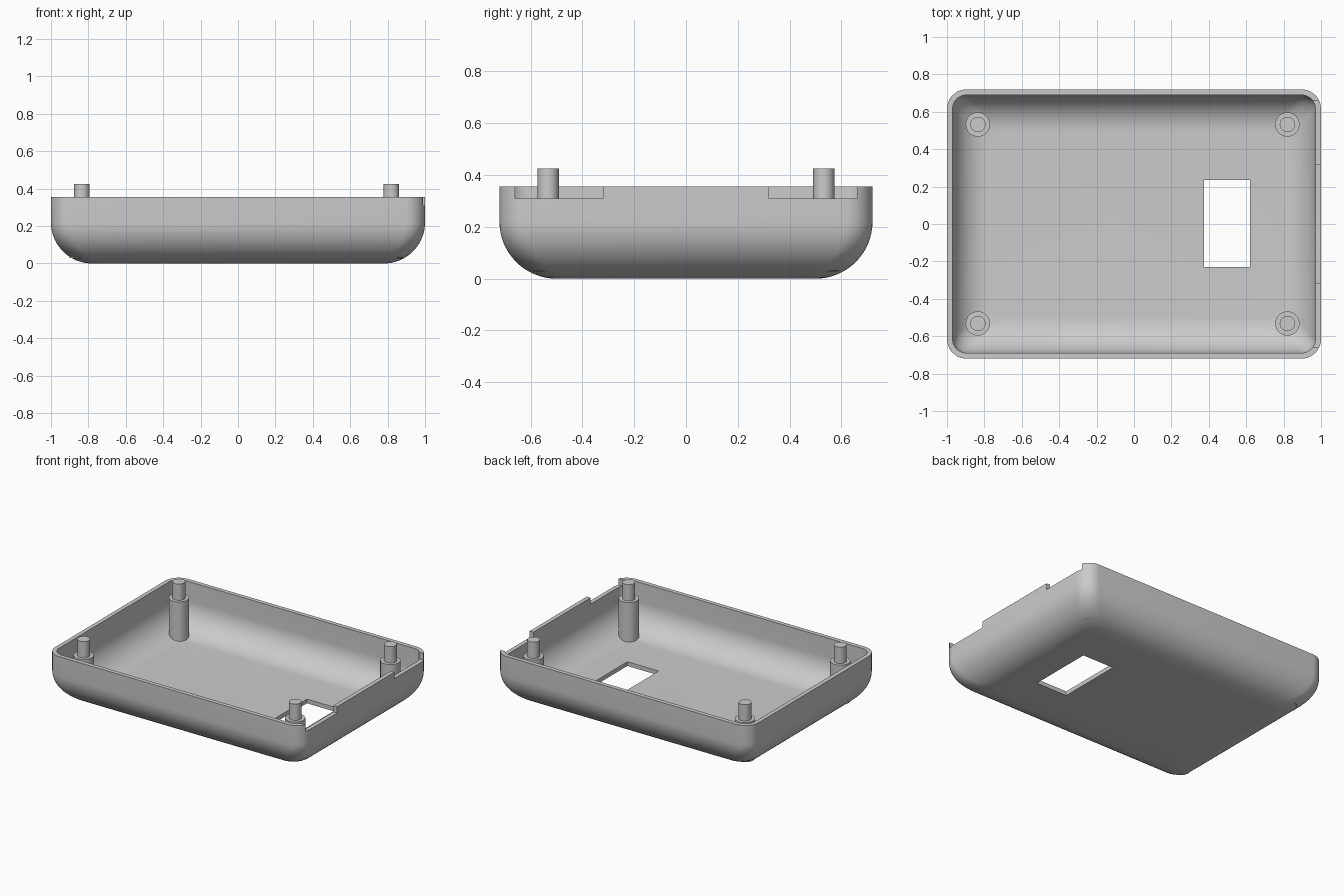
import bpy
import bmesh
from math import sin, cos, pi

if "Cube" in bpy.data.objects:
    bpy.data.objects.remove(bpy.data.objects["Cube"], do_unlink=True)

HALF_X, HALF_Y, HEIGHT = 1.0, 0.72, 0.355
WALL, CORNER, FILLET = 0.03, 0.105, 0.22

grey = bpy.data.materials.new("plain grey")
grey.use_nodes = True
grey.diffuse_color = (0.6, 0.6, 0.6, 1)
grey.node_tree.nodes["Principled BSDF"].inputs["Base Color"].default_value = (0.6, 0.6, 0.6, 1)


def finish(bm, name):
    bmesh.ops.recalc_face_normals(bm, faces=bm.faces)
    mesh = bpy.data.meshes.new(name)
    bm.to_mesh(mesh)
    bm.free()
    mesh.materials.append(grey)
    obj = bpy.data.objects.new(name, mesh)
    bpy.context.collection.objects.link(obj)
    return obj


def activate(obj):
    bpy.ops.object.select_all(action="DESELECT")
    obj.select_set(True)
    bpy.context.view_layer.objects.active = obj


def smooth(obj):
    activate(obj)
    bpy.ops.object.shade_smooth_by_angle(angle=pi / 6)


def rounded_ring(bm, inset, z, radius, steps=10):
    """Rounded rectangle of vertices, inset from the outer wall."""
    cx, cy = HALF_X - inset - radius, HALF_Y - inset - radius
    ring = []
    for quarter, (sx, sy) in enumerate([(1, 1), (-1, 1), (-1, -1), (1, -1)]):
        for i in range(steps + 1):
            a = (quarter + i / steps) * pi / 2
            ring.append(bm.verts.new((sx * cx + radius * cos(a), sy * cy + radius * sin(a), z)))
    return ring


def bowl_profile(inset, floor, fillet, steps=16):
    """Inset and height pairs from the floor up to the rim."""
    angles = [i / steps * pi / 2 for i in range(steps + 1)]
    curve = [(inset + fillet * (1 - sin(a)), floor + fillet * (1 - cos(a))) for a in angles]
    return curve + [(inset, HEIGHT)]


def box(name, low, high):
    bm = bmesh.new()
    bmesh.ops.create_cube(bm, size=1)
    for v in bm.verts:
        v.co = [l + (c + 0.5) * (h - l) for c, l, h in zip(v.co, low, high)]
    return finish(bm, name)


# Tray shell: outer skin going up, inner skin going down
bm = bmesh.new()
outer = [rounded_ring(bm, d, z, CORNER) for d, z in bowl_profile(0, 0, FILLET)]
inner = [rounded_ring(bm, d, z, CORNER - WALL)
         for d, z in bowl_profile(WALL, WALL, FILLET - WALL)]
rings = outer + inner[::-1]
for low, high in zip(rings, rings[1:]):
    for i in range(len(low)):
        j = (i + 1) % len(low)
        bm.faces.new((low[i], low[j], high[j], high[i]))
bm.faces.new(rings[0])
bm.faces.new(rings[-1])
tray = finish(bm, "tray_shell")

# Floor window and two rim notches on the +x wall
cutters = [box("window_cutter", (0.375, -0.23, -0.1), (0.62, 0.235, 0.1))]
for side, (y0, y1) in {"front": (-0.66, -0.32), "back": (0.32, 0.66)}.items():
    cutters.append(box(side + "_notch_cutter", (0.93, y0, 0.31), (1.1, y1, 0.5)))
activate(tray)
for cutter in cutters:
    cut = tray.modifiers.new(cutter.name, "BOOLEAN")
    cut.operation = "DIFFERENCE"
    cut.solver = "EXACT"
    cut.object = cutter
    bpy.ops.object.modifier_apply(modifier=cut.name)
for cutter in cutters:
    bpy.data.objects.remove(cutter, do_unlink=True)
smooth(tray)


# Stepped corner posts: a wide column with a narrow pin on top
def post(name, x, y):
    bm = bmesh.new()
    rings = []
    for radius, z in [(0.065, WALL), (0.065, 0.31), (0.041, 0.31), (0.041, 0.425)]:
        angles = [i / 32 * 2 * pi for i in range(32)]
        rings.append([bm.verts.new((x + radius * cos(a), y + radius * sin(a), z)) for a in angles])
    for low, high in zip(rings, rings[1:]):
        for i in range(32):
            j = (i + 1) % 32
            bm.faces.new((low[i], low[j], high[j], high[i]))
    bm.faces.new(rings[0])
    bm.faces.new(rings[-1])
    smooth(finish(bm, name))


for x_name, x in (("right", -0.835), ("left", 0.82)):
    for y_name, y in (("front", -0.532), ("back", 0.532)):
        post(f"{y_name}_{x_name}_post", x, y)
